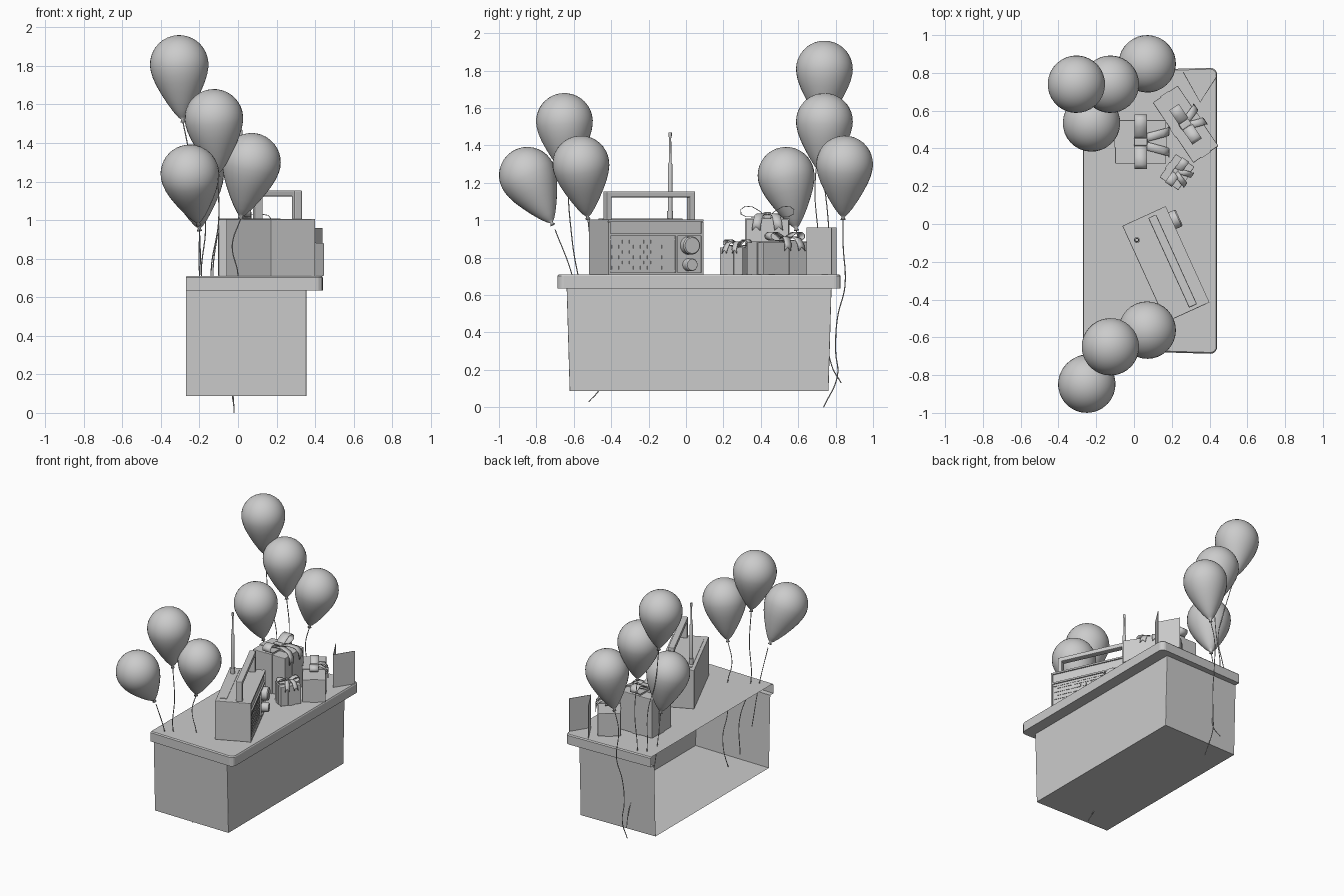
import bpy, bmesh, math
from mathutils import Matrix, Vector

if "Cube" in bpy.data.objects:
    bpy.data.objects.remove(bpy.data.objects["Cube"])

def finish(name, bm, mat=Matrix(), smooth=False):
    me = bpy.data.meshes.new(name)
    bmesh.ops.recalc_face_normals(bm, faces=bm.faces[:])
    bm.to_mesh(me)
    bm.free()
    me.transform(mat)
    if smooth:
        me.shade_smooth()
    ob = bpy.data.objects.new(name, me)
    bpy.context.collection.objects.link(ob)
    return ob

def add_box(bm, size, loc):
    m = Matrix.Translation(loc) @ Matrix.Diagonal((*size, 1))
    return bmesh.ops.create_cube(bm, size=1, matrix=m)["verts"]

def boxes(name, parts, mat=Matrix(), bevel=0):
    bm = bmesh.new()
    for size, loc in parts:
        add_box(bm, size, loc)
    if bevel:
        bmesh.ops.bevel(bm, geom=bm.edges[:], offset=bevel, segments=2,
                        profile=0.5, affect='EDGES')
    return finish(name, bm, mat)

def lathe(name, prof, mat, n=32):
    bm = bmesh.new()
    vs = [bm.verts.new((r, 0, z)) for r, z in prof]
    es = [bm.edges.new(p) for p in zip(vs, vs[1:])]
    bmesh.ops.spin(bm, geom=vs + es, cent=(0, 0, 0), axis=(0, 0, 1),
                   angle=2 * math.pi, steps=n)
    bmesh.ops.remove_doubles(bm, verts=bm.verts[:], dist=1e-5)
    return finish(name, bm, mat, True)

def placed(x, y, z, deg=0):
    return Matrix.Translation((x, y, z)) @ Matrix.Rotation(math.radians(deg), 4, 'Z')

# Desk: U-shaped shell, open at the back, overhanging top and closed floor
def u_ring(bm, x0, x1, y0, y1, flare, r, z):
    pts = [(x0, y0 + flare)]
    for cy, start in ((y0 + r, -90), (y1 - r, 0)):
        for k in range(5):
            a = math.radians(start + 22.5 * k)
            pts.append((x1 - r + r * math.cos(a), cy + r * math.sin(a)))
    pts.append((x0, y1 - flare))
    return [bm.verts.new((x, y, z)) for x, y in pts]

bm = bmesh.new()
rings = [u_ring(bm, -.268, .435, -.68, .82, .02, .03, .71),
         u_ring(bm, -.27, .44, -.687, .827, .02, .035, .702),
         u_ring(bm, -.27, .44, -.687, .827, .02, .035, .635),
         u_ring(bm, -.27, .355, -.638, .778, .01, .004, .635),
         u_ring(bm, -.27, .355, -.622, .762, .01, .004, .088)]
for a, b in zip(rings, rings[1:]):
    for i in range(len(a) - 1):
        bm.faces.new((a[i], a[i + 1], b[i + 1], b[i]))
bm.faces.new(rings[0])
bm.faces.new(rings[-1])
finish("desk", bm)

# Balloons with their strings: centre, then string path starting at the knot
prof = [(.152 * math.cos(math.radians(a)), .152 * math.sin(math.radians(a)))
        for a in range(90, -1, -10)]
prof[0] = (0, .152)
prof += [(.150, -.025), (.142, -.06), (.127, -.1), (.105, -.145), (.077, -.195),
         (.047, -.242), (.022, -.274), (.007, -.287), (.014, -.302), (0, -.298)]
balloons = [
    ((-.305, .74, 1.808), [(-.286, .735, 1.51), (-.22, .69, 1.2), (-.17, .70, 1.0),
                           (-.19, .74, .72), (-.16, .76, .45), (-.14, .72, .2)]),
    ((-.125, .74, 1.528), [(-.105, .735, 1.23), (-.10, .76, 1.0), (-.13, .77, .72),
                           (-.10, .75, .45), (-.06, .78, .22), (-.08, .83, .13)]),
    ((.07, .848, 1.3), [(.015, .84, 1.01), (-.02, .84, .87), (-.01, .85, .65), (-.03, .81, .48),
                        (-.04, .80, .3), (-.03, .81, .17), (-.02, .735, 0)]),
    ((-.225, .535, 1.24), [(-.2, .59, .95), (-.2, .63, .72), (-.17, .66, .4)]),
    ((-.125, -.65, 1.528), [(-.105, -.635, 1.23), (-.1, -.62, 1.0), (-.14, -.58, .72),
                            (-.1, -.5, .45), (-.12, -.48, .2)]),
    ((.07, -.562, 1.3), [(.015, -.525, 1.01), (-.03, -.51, .87), (0, -.5, .71), (-.04, -.44, .5),
                         (-.03, -.40, .35), (-.03, -.46, .1), (-.02, -.52, .03)]),
    ((-.25, -.848, 1.24), [(-.2, -.70, .95), (-.19, -.61, .71), (-.17, -.55, .4)]),
]
for i, (c, path) in enumerate(balloons, 1):
    up = Vector(c) - Vector(path[0])
    rot = up.to_track_quat('Z', 'Y').to_matrix().to_4x4()
    lathe(f"balloon_{i}", prof, Matrix.Translation(c) @ rot)
    cu = bpy.data.curves.new(f"string_{i}", 'CURVE')
    cu.dimensions = '3D'
    cu.bevel_depth = .003
    cu.bevel_resolution = 1
    cu.resolution_u = 6
    sp = cu.splines.new('BEZIER')
    sp.bezier_points.add(len(path) - 1)
    for bp, p in zip(sp.bezier_points, path):
        bp.co = p
        bp.handle_left_type = bp.handle_right_type = 'AUTO'
    bpy.context.collection.objects.link(bpy.data.objects.new(f"string_{i}", cu))

# Radio: local +x is the speaker side, local y runs along its width
R = placed(.168, -.213, .71, 24.5)
boxes("radio_body", [((.242, .56, .295), (-.004, 0, .1475))], R, .004)
F = .117
boxes("radio_front_frame", [
    ((.02, .56, .012), (F, 0, .289)), ((.02, .56, .012), (F, 0, .212)),
    ((.02, .56, .012), (F, 0, .006)), ((.02, .012, .27), (F, -.274, .147)),
    ((.02, .012, .27), (F, .274, .147)), ((.02, .01, .2), (F, .122, .106)),
    ((.012, .39, .006), (F, -.07, .188)), ((.012, .39, .006), (F, -.07, .02))], R)
# Staggered speaker grille
boxes("speaker_grille", [((.006, .034, .018), (.118, -.24 + .042 * k + .02 * (j % 2), .036 + .028 * j))
                         for j in range(6) for k in range(8)], R)
for nm, z, r in (("tuning_knob", .155, .048), ("volume_knob", .052, .034)):
    m = R @ Matrix.Translation((.115, .195, z)) @ Matrix.Rotation(math.pi / 2, 4, 'Y')
    ob = lathe(nm, [(r, 0), (r, .045), (r * .88, .052), (0, .052)], m)
    ob.data.set_sharp_from_angle(angle=math.radians(30))
# Carry handle and top strip
boxes("radio_handle", [((.046, .032, .15), (.04, s * .245, .365)) for s in (-1, 1)]
      + [((.046, .522, .032), (.04, 0, .429))], R, .006)
boxes("radio_top_strip", [((.05, .47, .006), (-.075, 0, .296))], R)
# Telescopic antenna
ob = lathe("antenna", [(0, 0), (.016, 0), (.016, .05), (.012, .05), (.012, .3), (.007, .31),
                       (.006, .44), (.009, .45), (.009, .468), (0, .47)],
           Matrix.Translation((.015, -.085, 1.0)), 16)
ob.data.set_sharp_from_angle(angle=math.radians(30))

# Presents: box, lid, ribbon bands, looped bow and notched tails
def ribbon(name, path, width, mat, axis, notch=0):
    """Strip of given width along a path in the plane across 'axis'."""
    bm = bmesh.new()
    rows = []
    for p in path:
        v = Vector(p)
        rows.append([bm.verts.new(v + axis * (width * k / 2)) for k in (-1, 0, 1)])
    for a, b in zip(rows, rows[1:]):
        for k in (0, 1):
            bm.faces.new((a[k], a[k + 1], b[k + 1], b[k]))
    if notch:
        rows[-1][1].co.z += notch
    ob = finish(name, bm, mat, True)
    mod = ob.modifiers.new("thickness", 'SOLIDIFY')
    mod.thickness = .004
    mod.offset = 0

loop = [(0, .0), (.25, .5), (.55, .85), (.82, .9), (.98, .65), (.97, .32),
        (.78, .12), (.4, .1), (0, .02)]
def present(name, x, y, deg, sx, sy, h, bow, rw):
    M = placed(x, y, .71, deg)
    boxes(name + "_box", [((sx, sy, h), (0, 0, h / 2))], M, .004)
    boxes(name + "_bands", [((sx + .008, rw, h + .004), (0, 0, h / 2 + .002)),
                            ((rw, sy + .008, h + .004), (0, 0, h / 2 + .002))], M)
    for s in (-1, 1):
        tag = "left" if s < 0 else "right"
        ribbon(f"{name}_bow_{tag}", [(0, s * u * bow, h + .005 + v * bow * .5) for u, v in loop],
               rw * 1.1, M, Vector((1, 0, 0)))
        e = sx / 2
        d = s * bow
        ribbon(f"{name}_tail_{tag}", [(0, d * .1, h + .02), (e * .5, d * .22, h + .03),
                                      (e * .9, d * .32, h + .02), (e + .012, d * .37, h - .01),
                                      (e + .016, d * .42, h - bow * .42)],
               rw * .75, M, Vector((0, 1, 0)), .02)
    boxes(name + "_bow_knot", [((rw * 1.2, rw * .7, bow * .26), (0, 0, h + bow * .14))], M, .008)

present("tall_present", .035, .435, 0, .27, .23, .295, .145, .06)
present("long_present", .273, .528, 34, .16, .385, .172, .11, .055)
present("small_present", .228, .275, -35, .12, .15, .145, .08, .04)

# Folded greeting card standing open
bm = bmesh.new()
cols = [[bm.verts.new((x, y, z)) for z in (.71, .96)]
        for x, y in ((.26, .805), (.35, .645), (.437, .78))]
for a, b in zip(cols, cols[1:]):
    bm.faces.new((a[0], b[0], b[1], a[1]))
card = finish("greeting_card", bm)
mod = card.modifiers.new("thickness", 'SOLIDIFY')
mod.thickness = .004
mod.offset = 0
